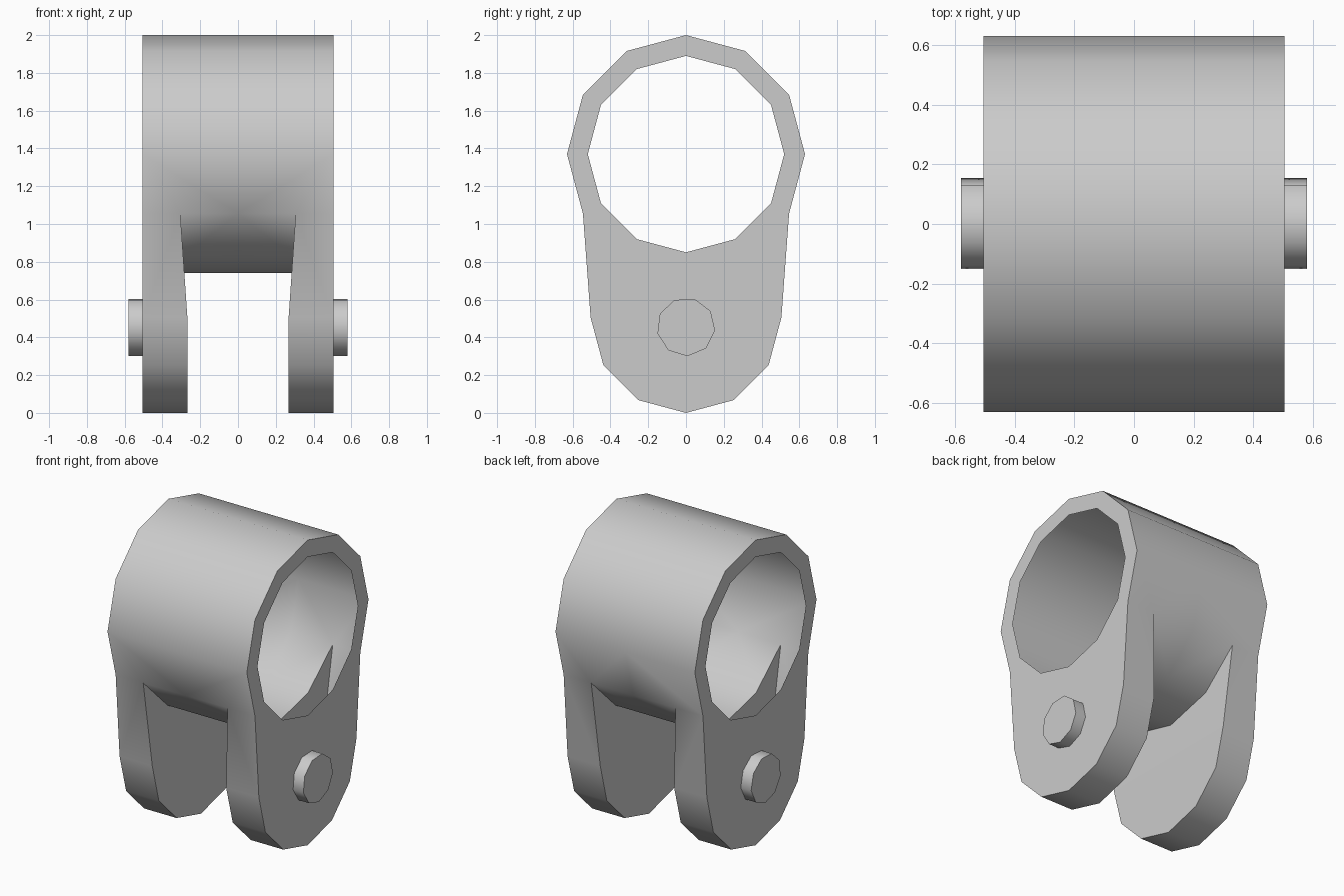
import bpy, bmesh, math

cube = bpy.data.objects.get("Cube")
if cube:
    bpy.data.objects.remove(cube)

HALF = 0.505             # half width of the bracket
RING_Z, RING_R, HOLE_R = 1.37, 0.63, 0.52
FOOT_R, FOOT_X = 0.505, 0.268   # rounded leg end and its inner side

grey = bpy.data.materials.new("plain grey")
grey.use_nodes = True
grey.diffuse_color = (0.6, 0.6, 0.6, 1)
grey.node_tree.nodes["Principled BSDF"].inputs["Base Color"].default_value = (0.6, 0.6, 0.6, 1)


def arc(radius, z, start, stop, step=30):
    """Points (y, z) around a centre on the middle plane."""
    return [(radius * math.cos(math.radians(a)), z + radius * math.sin(math.radians(a)))
            for a in range(start, stop + 1, step)]


def finish(bm, name):
    """Turn half of a part into a smooth object mirrored left to right."""
    bmesh.ops.remove_doubles(bm, verts=bm.verts, dist=0.0005)
    bm.normal_update()
    mesh = bpy.data.meshes.new(name)
    bm.to_mesh(mesh)
    bm.free()
    mesh.materials.append(grey)
    obj = bpy.data.objects.new(name, mesh)
    bpy.context.collection.objects.link(obj)
    bpy.ops.object.select_all(action='DESELECT')
    obj.select_set(True)
    bpy.context.view_layer.objects.active = obj
    bpy.ops.object.shade_smooth_by_angle(angle=math.radians(45))
    obj.modifiers.new("Mirror", 'MIRROR').use_axis[0] = True
    return obj


def inner_x(z):
    """Inner side of a leg, leaning outward above the rounded end."""
    return FOOT_X + max(0, z - FOOT_R) * 0.068


bm = bmesh.new()


def face(points):
    bm.faces.new([bm.verts.new(p) for p in points])


def at(x, pts):
    return [(x, y, z) for y, z in pts]


crown = arc(RING_R, RING_Z, -30, 210)      # ring above the legs
belly = arc(RING_R, RING_Z, 210, 330)      # ring underside between the legs
rim = arc(HOLE_R, RING_Z, -30, 210)
low_rim = arc(HOLE_R, RING_Z, 210, 330)
foot = arc(FOOT_R, FOOT_R, 180, 360)
leg = [crown[-1]] + foot + [crown[0]]

# Ring shell and its end rim
last = len(crown) - 2
for i, (p, q) in enumerate(zip(crown, crown[1:])):
    strip = [(0, *p), (HALF, *p), (HALF, *q), (0, *q)]
    if i == last:
        strip.insert(3, (inner_x(q[1]), *q))
    if i == 0:
        strip.insert(1, (inner_x(p[1]), *p))
    face(strip)
    face(at(HALF, [rim[i], p, q, rim[i + 1]]))
for p, q in zip(belly, belly[1:]):
    face([(0, *p), (inner_x(p[1]), *p), (inner_x(q[1]), *q), (0, *q)])

# Leg: outer side, edge band, inner side in two planes
face(at(HALF, leg + low_rim[::-1]))
for p, q in zip(leg, leg[1:]):
    face([(inner_x(p[1]), *p), (HALF, *p), (HALF, *q), (inner_x(q[1]), *q)])
face(at(FOOT_X, foot[::-1]))
face([(inner_x(z), y, z) for y, z in [foot[0], foot[-1]] + belly[::-1]])
finish(bm, "clevis_bracket")

# Pin ends standing out of the legs
bm = bmesh.new()
ends = arc(0.155, 0.455, -7, 313, 40)
for p, q in zip(ends, ends[1:] + ends[:1]):
    face([(HALF, *p), (0.58, *p), (0.58, *q), (HALF, *q)])
face(at(0.58, ends))
finish(bm, "pin_ends")
